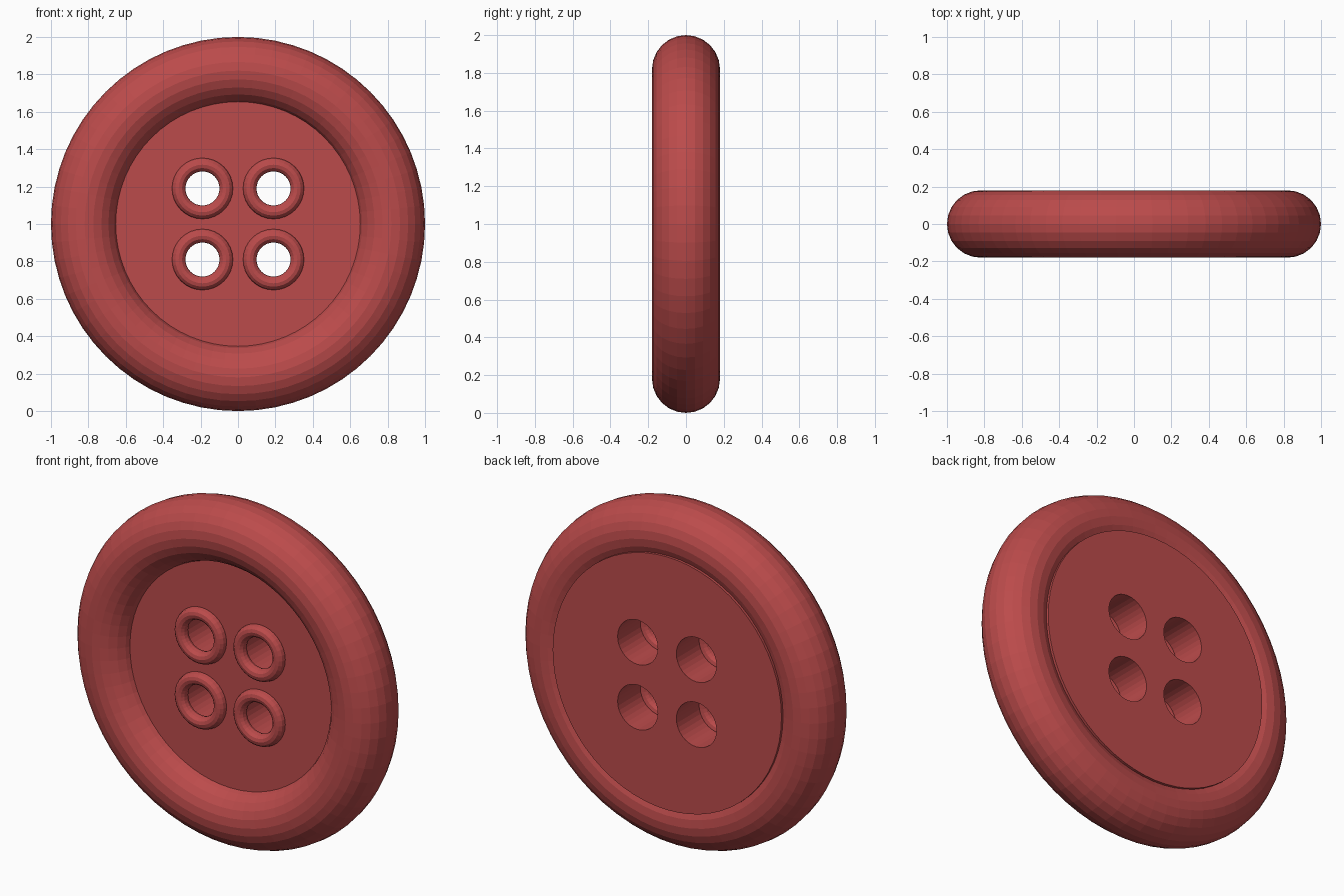
import bpy, bmesh
from math import cos, sin, tau, pi

if "Cube" in bpy.data.objects:
    bpy.data.objects.remove(bpy.data.objects["Cube"])

mat = bpy.data.materials.new("red_plastic")
mat.diffuse_color = (0.5, 0.07, 0.07, 1)
mat.use_nodes = True
mat.node_tree.nodes["Principled BSDF"].inputs["Base Color"].default_value = mat.diffuse_color

HOLE = 0.19          # hole offset from the centre
FRONT, BACK = -0.065, 0.175


def torus(name, x, y, z, major, minor, n_major, n_minor):
    bpy.ops.mesh.primitive_torus_add(location=(x, y, z), rotation=(pi / 2, 0, 0),
                                     major_radius=major, minor_radius=minor,
                                     major_segments=n_major, minor_segments=n_minor)
    ob = bpy.context.object
    ob.name = name
    ob.data.materials.append(mat)


def ring_edges(bm, x, z, r, n):
    vs = [bm.verts.new((x + r * cos(tau * i / n), FRONT, z + r * sin(tau * i / n)))
          for i in range(n)]
    return [bm.edges.new((vs[i], vs[(i + 1) % n])) for i in range(n)]


centres = [(sx * HOLE, 1 + sz * HOLE) for sx in (-1, 1) for sz in (-1, 1)]

# Thick rounded rim
torus("rim", 0, 0, 1, 0.82, 0.18, 64, 24)

# Raised eyelet around each thread hole
for i, (x, z) in enumerate(centres):
    torus(f"eyelet_{i + 1}", x, -0.07, z, 0.127, 0.036, 32, 12)

# Centre plate with four through holes
bm = bmesh.new()
edges = ring_edges(bm, 0, 1, 0.74, 64)
for x, z in centres:
    edges += ring_edges(bm, x, z, 0.13, 32)
bmesh.ops.triangle_fill(bm, edges=edges, use_beauty=True, normal=(0, -1, 0))
ext = bmesh.ops.extrude_face_region(bm, geom=bm.faces[:], use_keep_orig=True)
bmesh.ops.translate(bm, vec=(0, BACK - FRONT, 0),
                    verts=[g for g in ext["geom"] if isinstance(g, bmesh.types.BMVert)])
bmesh.ops.recalc_face_normals(bm, faces=bm.faces[:])
me = bpy.data.meshes.new("plate")
bm.to_mesh(me)
bm.free()
me.materials.append(mat)
bpy.context.collection.objects.link(bpy.data.objects.new("plate", me))
